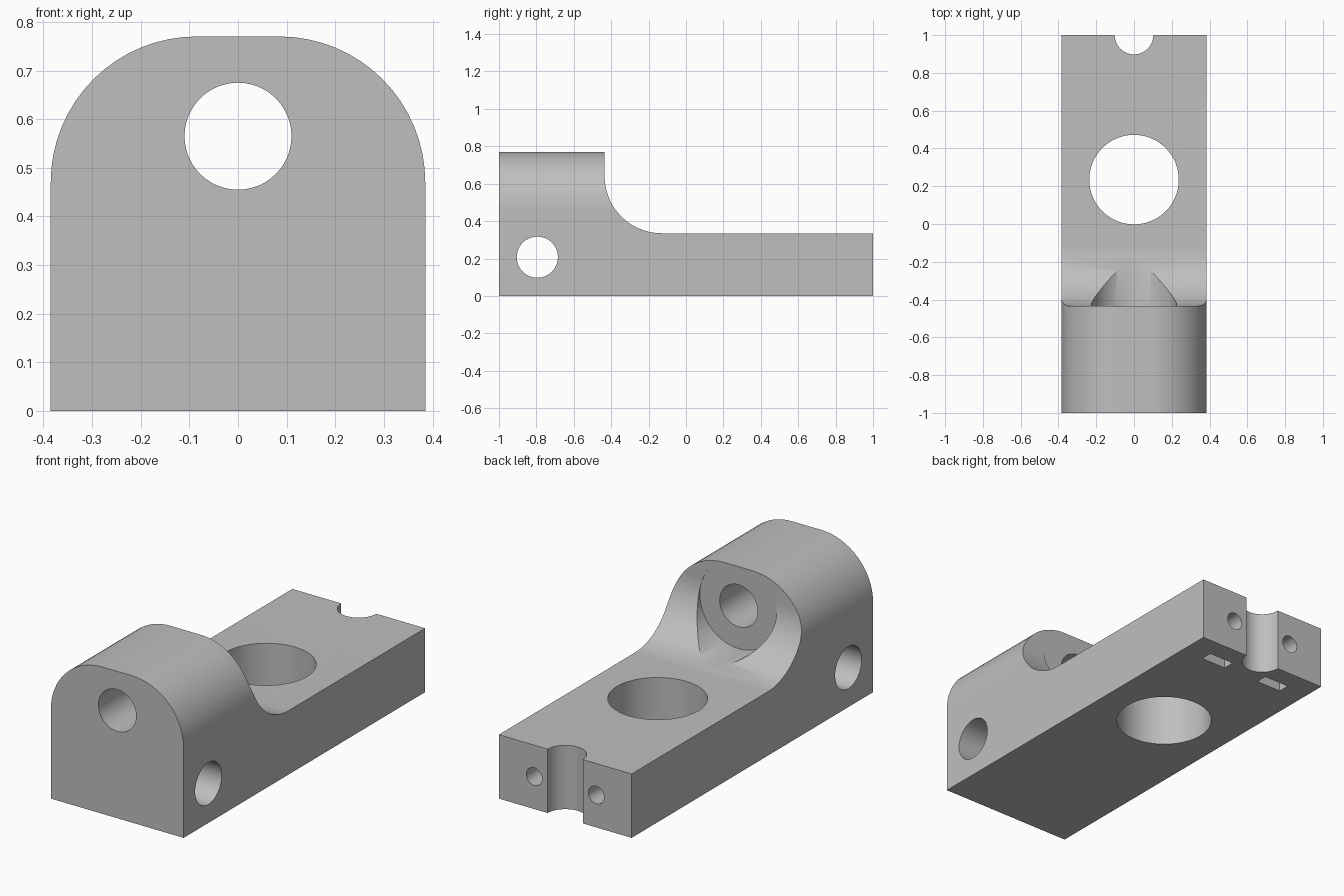
import bpy
import bmesh
from math import sin, cos, pi, radians
from mathutils import Vector

default = bpy.data.objects.get("Cube")
if default:
    bpy.data.objects.remove(default, do_unlink=True)

grey = bpy.data.materials.new("Plain grey")
grey.use_nodes = True
colour = (0.52, 0.52, 0.52, 1)
grey.diffuse_color = colour
grey.node_tree.nodes["Principled BSDF"].inputs["Base Color"].default_value = colour


def arc(cu, cv, r, start, end, steps=16):
    angles = [radians(start + (end - start) * i / steps) for i in range(steps + 1)]
    return [(cu + r * cos(a), cv + r * sin(a)) for a in angles]


def prism(name, profile, axis, low, high):
    """Extrude a closed 2D profile along one axis."""
    place = {
        "x": lambda u, v, t: (t, u, v),
        "y": lambda u, v, t: (u, t, v),
        "z": lambda u, v, t: (u, v, t),
    }[axis]
    bm = bmesh.new()
    base = bm.faces.new([bm.verts.new(place(u, v, low)) for u, v in profile])
    top = bmesh.ops.extrude_face_region(bm, geom=[base])["geom"]
    bmesh.ops.translate(
        bm,
        vec=Vector(place(0, 0, high - low)),
        verts=[g for g in top if isinstance(g, bmesh.types.BMVert)],
    )
    bmesh.ops.recalc_face_normals(bm, faces=bm.faces)
    mesh = bpy.data.meshes.new(name)
    bm.to_mesh(mesh)
    bm.free()
    mesh.materials.append(grey)
    obj = bpy.data.objects.new(name, mesh)
    bpy.context.collection.objects.link(obj)
    return obj


def rod(name, u, v, r, axis, low, high, steps=48):
    return prism(name, arc(u, v, r, 0, 360, steps)[:-1], axis, low, high)


def box(name, x, y, half_x, half_y, low, high):
    corners = [(x - half_x, y - half_y), (x + half_x, y - half_y),
               (x + half_x, y + half_y), (x - half_x, y + half_y)]
    return prism(name, corners, "z", low, high)


def combine(target, tool, operation="DIFFERENCE"):
    mod = target.modifiers.new(tool.name, "BOOLEAN")
    mod.operation = operation
    mod.solver = "EXACT"
    mod.object = tool
    bpy.context.view_layer.objects.active = target
    bpy.ops.object.modifier_apply(modifier=mod.name)
    bpy.data.objects.remove(tool, do_unlink=True)


# Side silhouette: tall block, concave sweep, flat plate
width, top, plate = 0.385, 0.77, 0.335
side = [(-1, 0), (1, 0), (1, plate)]
side += arc(-0.13, 0.64, 0.305, 270, 180, 20)
side += [(-0.435, top), (-1, top)]
body = prism("bracket_body", side, "x", -0.5, 0.5)

# Front silhouette with rounded shoulders trims the block
front = [(-width, -0.1), (width, -0.1)]
front += arc(0.085, 0.47, 0.3, 0, 90) + arc(-0.085, 0.47, 0.3, 90, 180)
combine(body, prism("shoulder_trim", front, "y", -1.2, 1.2), "INTERSECT")

# Bores, spot face and end notch
cutters = [
    rod("spot_face", 0, 0.565, 0.225, "y", -0.436, 0.1, 64),
    rod("front_bore", 0, 0.565, 0.11, "y", -1.2, 0),
    rod("cross_bore", -0.795, 0.207, 0.11, "x", -0.6, 0.6),
    rod("plate_bore", 0, 0.235, 0.237, "z", -0.2, 0.6, 64),
    rod("end_notch", 0, 1, 0.102, "z", -0.2, 0.6),
]

# Screw holes in the end face, each meeting a nut slot from below
for x in (-0.18, 0.18):
    cutters.append(rod("screw_hole", x, 0.17, 0.046, "y", 0.75, 1.2, 32))
    cutters.append(box("nut_slot", x, 0.865, 0.073, 0.031, -0.1, 0.245))

for cutter in cutters:
    combine(body, cutter)

# Smooth the curved walls, keep the edges crisp
bpy.ops.object.select_all(action="DESELECT")
body.select_set(True)
bpy.context.view_layer.objects.active = body
bpy.ops.object.shade_smooth_by_angle(angle=radians(30))
